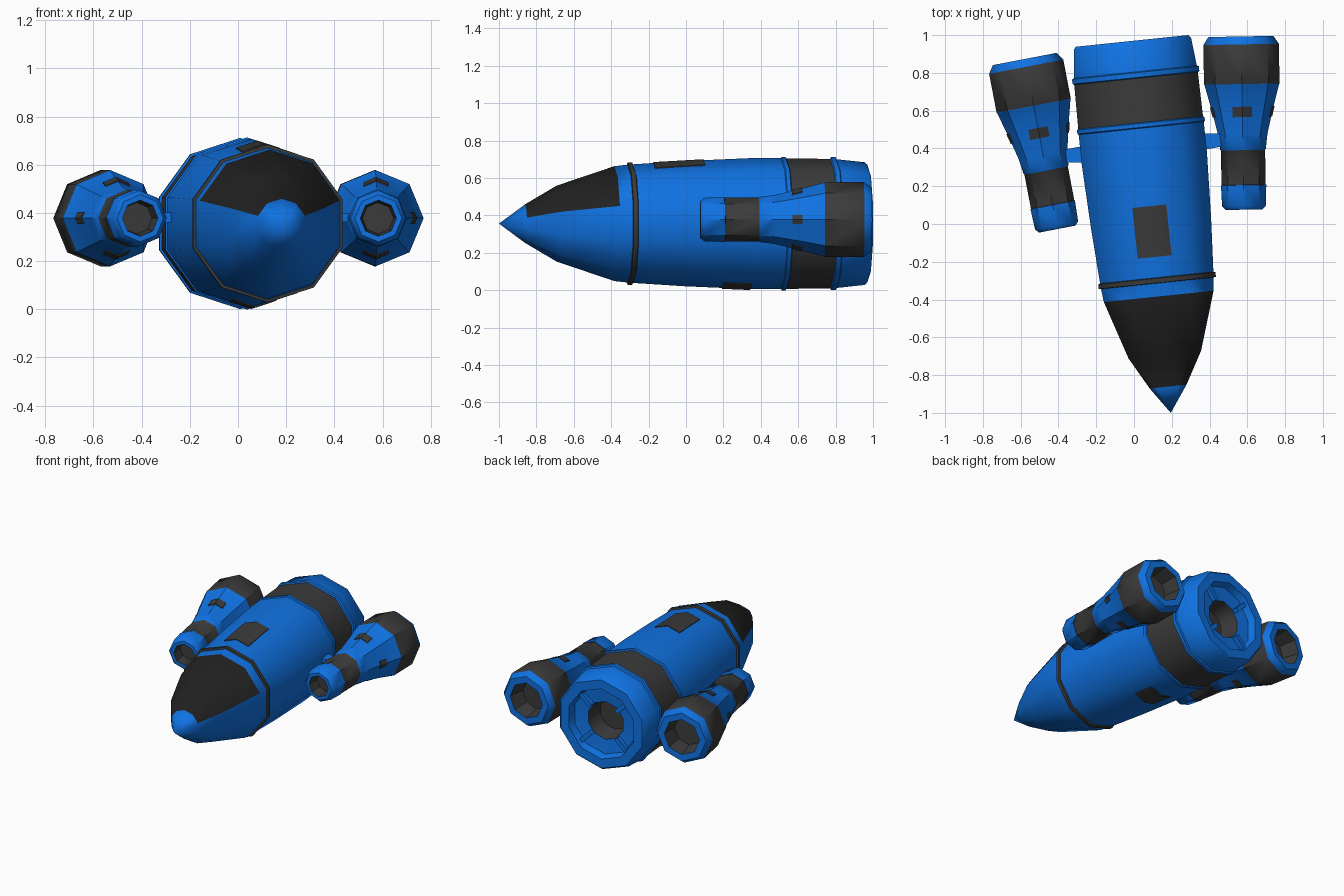
import bpy, bmesh, math
from mathutils import Matrix, Vector

if "Cube" in bpy.data.objects:
    bpy.data.objects.remove(bpy.data.objects["Cube"])


def material(name, col):
    m = bpy.data.materials.new(name)
    m.diffuse_color = (*col, 1)
    m.use_nodes = True
    m.node_tree.nodes["Principled BSDF"].inputs["Base Color"].default_value = m.diffuse_color
    return m


MATS = [material("blue_paint", (0.005, 0.17, 0.77)),
        material("dark_grey", (0.043, 0.043, 0.043)),
        material("black_glass", (0.015, 0.015, 0.015))]
BLUE, GREY, GLASS = 0, 1, 2

# Ship frame: origin at the nose tip, +y runs back along the slightly turned hull
SHIP = Matrix.Translation((0.195, -1.0, 0.356)) @ Matrix.Rotation(math.radians(5.94), 4, 'Z')


def finish(bm, name, matrix):
    bmesh.ops.recalc_face_normals(bm, faces=bm.faces)
    me = bpy.data.meshes.new(name)
    for f in bm.faces:
        f.smooth = True
    bm.to_mesh(me)
    bm.free()
    me.set_sharp_from_angle(angle=math.radians(39))
    for m in MATS:
        me.materials.append(m)
    ob = bpy.data.objects.new(name, me)
    ob.matrix_world = matrix
    bpy.context.collection.objects.link(ob)
    return ob


def lathe(profile, sides):
    """Rings along +y; each profile point is (y, radius, colour of next segment)."""
    bm = bmesh.new()
    rings = []
    for y, r, _ in profile:
        n = sides if r > 0 else 1
        rings.append([bm.verts.new((r * math.cos(math.pi / 2 + 2 * math.pi * i / sides), y,
                                    r * math.sin(math.pi / 2 + 2 * math.pi * i / sides)))
                      for i in range(n)])
    for k in range(len(rings) - 1):
        a, b = rings[k], rings[k + 1]
        for i in range(sides):
            j = (i + 1) % sides
            vs = [a[i % len(a)], a[j % len(a)], b[j % len(b)], b[i % len(b)]]
            f = bm.faces.new(list(dict.fromkeys(vs)))
            f.material_index = profile[k][2]
    return bm


def radius_at(profile, y):
    for (y0, r0, _), (y1, r1, _) in zip(profile, profile[1:]):
        if y0 <= y <= y1 and y1 > y0:
            return r0 + (r1 - r0) * (y - y0) / (y1 - y0)


def ridge_plate(name, profile, sides, y0, y1, half, angle, matrix):
    """Thin plate folded over the hull ridge, turned about the axis by angle."""
    bm = bmesh.new()
    slope = math.tan(math.pi / sides)
    top, low = [], []
    for y in (y0, y1):
        r = radius_at(profile, y)
        for x in (-half, 0, half):
            z = r - abs(x) * slope
            top.append(bm.verts.new((x, y, z + 0.005)))
            low.append(bm.verts.new((x, y, z - 0.004)))
    for i in (0, 1):
        bm.faces.new([top[i], top[i + 1], top[i + 4], top[i + 3]])
        bm.faces.new([low[i], low[i + 1], low[i + 4], low[i + 3]])
    for a, b in ((0, 1), (1, 2), (2, 5), (5, 4), (4, 3), (3, 0)):
        bm.faces.new([top[a], top[b], low[b], low[a]])
    for f in bm.faces:
        f.material_index = GREY
    finish(bm, name, matrix @ Matrix.Rotation(angle, 4, 'Y'))


def block(name, size, matrix, taper=1.0):
    bm = bmesh.new()
    bmesh.ops.create_cube(bm, size=1)
    for v in bm.verts:
        k = taper if v.co.x > 0 else 1
        v.co = Vector((v.co.x * size[0], v.co.y * size[1] * k, v.co.z * size[2] * k))
    finish(bm, name, matrix)


# Hull: ten-sided, with ribs, dark bands and a recessed engine at the rear
hull = [(0, 0, BLUE), (0.14, 0.103, BLUE), (0.31, 0.203, BLUE), (0.62, 0.307, BLUE),
        (0.69, 0.315, GREY), (0.692, 0.328, GREY), (0.716, 0.328, GREY), (0.72, 0.317, BLUE),
        (1.0, 0.335, BLUE), (1.35, 0.35, BLUE), (1.515, 0.35, BLUE), (1.52, 0.357, BLUE),
        (1.54, 0.357, BLUE), (1.545, 0.349, GREY), (1.78, 0.346, BLUE), (1.785, 0.355, BLUE),
        (1.81, 0.355, BLUE), (1.815, 0.344, BLUE), (1.965, 0.328, BLUE), (1.98, 0.315, BLUE),
        (1.98, 0.25, BLUE), (1.93, 0.235, BLUE), (1.92, 0.135, GREY), (1.80, 0.11, GREY),
        (1.80, 0, GREY)]
bm = lathe(hull, 10)
# Canopy: inset glass on the four upper hull sectors behind the nose cone
glass = []
for f in bm.faces:
    c = f.calc_center_median()
    if 0.14 < c.y < 0.62 and c.z > 0 and math.atan2(c.z, abs(c.x)) > math.radians(20):
        glass.append(f)
bmesh.ops.inset_region(bm, faces=glass, thickness=0.018, depth=-0.004, use_even_offset=True)
for f in glass:
    f.material_index = GLASS
finish(bm, "hull", SHIP)

# Hatches on the top and bottom ridges
ridge_plate("top_hatch", hull, 10, 0.83, 1.10, 0.09, 0, SHIP)
ridge_plate("bottom_hatch", hull, 10, 1.20, 1.35, 0.09, math.pi, SHIP)

# Radial fins in the main engine recess
for i in range(4):
    a = math.pi / 4 + i * math.pi / 2
    block("engine_fin", (0.11, 0.035, 0.03),
          SHIP @ Matrix.Rotation(a, 4, 'Y') @ Matrix.Translation((0.19, 1.94, 0)))

# Side engine pods: eight-sided, toed in towards the nose, with struts
pod = [(0.08, 0, GREY), (0.08, 0.065, GREY), (0, 0.075, BLUE), (0, 0.098, BLUE),
       (0.02, 0.116, BLUE), (0.13, 0.12, GREY), (0.132, 0.117, GREY), (0.315, 0.117, BLUE),
       (0.32, 0.121, BLUE), (0.40, 0.131, BLUE), (0.53, 0.162, BLUE), (0.66, 0.197, BLUE),
       (0.665, 0.2, GREY), (0.875, 0.2, BLUE), (0.917, 0.172, BLUE), (0.917, 0.125, GREY),
       (0.80, 0.105, GREY), (0.80, 0, GREY)]
for side, word in ((1, "right"), (-1, "left")):
    place = (SHIP @ Matrix.Translation((side * 0.497, 1.03, 0.022))
             @ Matrix.Rotation(-side * math.radians(4.9), 4, 'Z'))
    finish(lathe(pod, 8), word + "_pod", place)
    for i, half in enumerate((0.052, 0.025, 0.052, 0.025)):
        ridge_plate(word + "_pod_vent", pod, 8, 0.49, 0.545, half, i * math.pi / 2, place)
    flip = Matrix.Rotation(0 if side > 0 else math.pi, 4, 'Z')
    block(word + "_strut", (0.16, 0.09, 0.045),
          SHIP @ Matrix.Translation((side * 0.375, 1.41, 0.025)) @ flip, 0.7)
